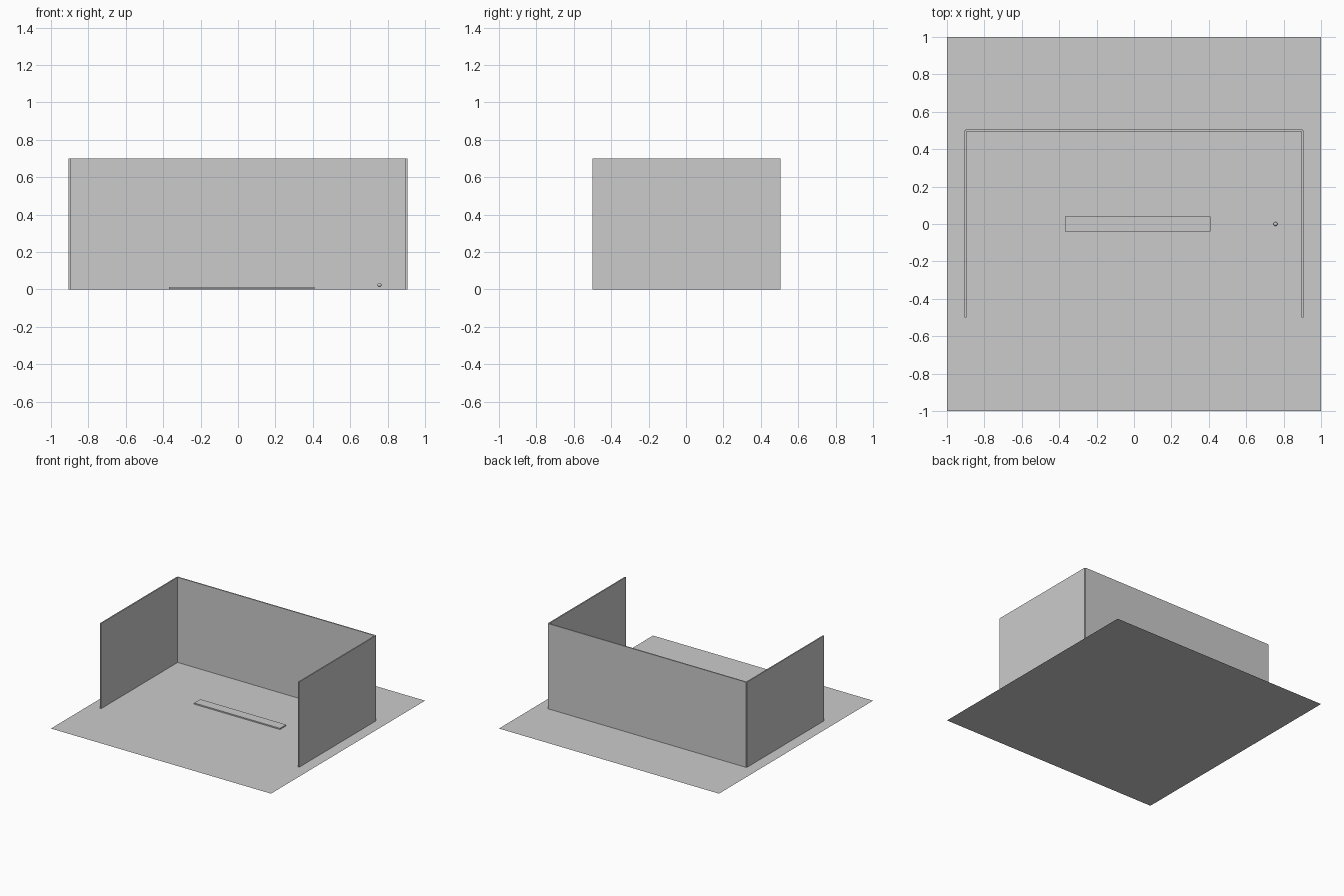
import bpy

if "Cube" in bpy.data.objects:
    bpy.data.objects.remove(bpy.data.objects["Cube"])

# One plain grey for the whole model
grey = bpy.data.materials.new("light_grey")
grey.diffuse_color = (0.6, 0.6, 0.6, 1)
grey.use_nodes = True
grey.node_tree.nodes["Principled BSDF"].inputs["Base Color"].default_value = grey.diffuse_color


def finish(name):
    ob = bpy.context.object
    ob.name = name
    ob.data.materials.append(grey)
    return ob


def box(name, lo, hi):
    center = [(a + b) / 2 for a, b in zip(lo, hi)]
    bpy.ops.mesh.primitive_cube_add(size=1, location=center)
    ob = finish(name)
    ob.scale = [b - a for a, b in zip(lo, hi)]
    bpy.ops.object.transform_apply(location=False, rotation=False, scale=True)
    return ob


# Floor sheet
bpy.ops.mesh.primitive_plane_add(size=2, location=(0, 0, 0))
finish("floor")

# Three thin walls, open at the front
box("back_wall", (-0.9, 0.495, 0), (0.9, 0.505, 0.7))
for side, x in (("left", -0.9), ("right", 0.9)):
    box(side + "_wall", (x - 0.005, -0.5, 0), (x + 0.005, 0.5, 0.7))

# Low strip lying on the floor
box("floor_strip", (-0.37, -0.04, 0.002), (0.41, 0.04, 0.012))

# Small ball near the right wall
bpy.ops.mesh.primitive_uv_sphere_add(segments=24, ring_count=12, radius=0.011,
                                     location=(0.757, 0, 0.024))
finish("ball")
bpy.ops.object.shade_smooth()
